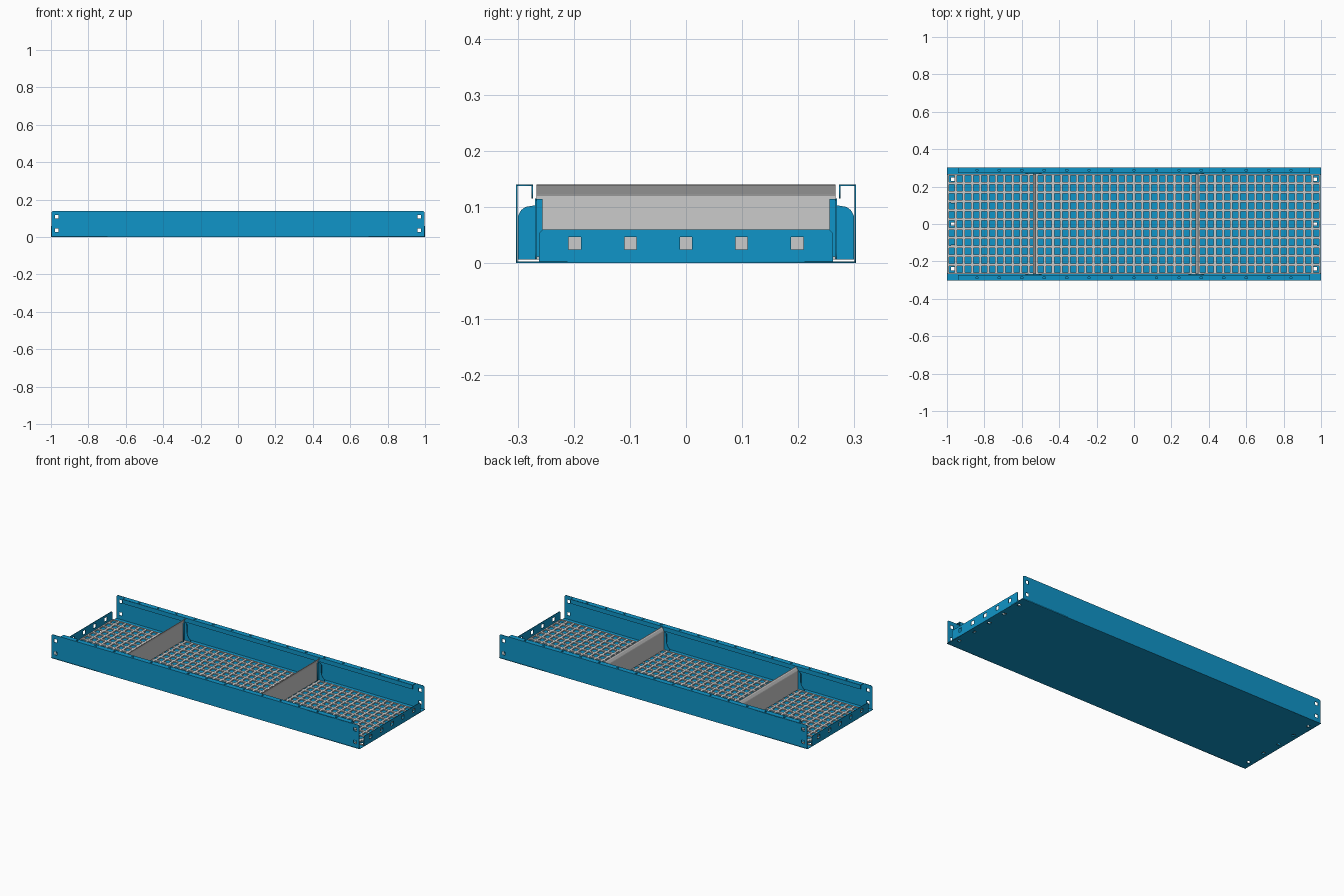
import bpy, bmesh, math
from mathutils import Matrix

if "Cube" in bpy.data.objects:
    bpy.data.objects.remove(bpy.data.objects["Cube"])

blue = bpy.data.materials.new("blue_sheet_metal")
blue.diffuse_color = (0.005, 0.30, 0.58, 1)
blue.use_nodes = True
blue.node_tree.nodes["Principled BSDF"].inputs["Base Color"].default_value = blue.diffuse_color

T = 0.003  # sheet thickness
PLANES = {  # columns: direction of u, v and the sheet normal
    "xy": ((1, 0, 0), (0, 1, 0), (0, 0, 1)),
    "xz": ((1, 0, 0), (0, 0, 1), (0, -1, 0)),
    "yz": ((0, 1, 0), (0, 0, 1), (1, 0, 0)),
}


def link(name, mesh, mat=None):
    ob = bpy.data.objects.new(name, mesh)
    bpy.context.collection.objects.link(ob)
    if mat:
        mesh.materials.clear()
        mesh.materials.append(mat)
    return ob


def rect(u, v, w, h):
    return [(u - w / 2, v - h / 2), (u + w / 2, v - h / 2),
            (u + w / 2, v + h / 2), (u - w / 2, v + h / 2)]


def sheet(name, plane, outline, holes=(), loc=(0, 0, 0), thick=T, mat=blue):
    """Flat sheet from a filled 2D outline with cut-outs."""
    cu = bpy.data.curves.new(name + "_outline", 'CURVE')
    cu.dimensions, cu.fill_mode, cu.extrude = '2D', 'BOTH', thick / 2
    for loop in [outline, *holes]:
        sp = cu.splines.new('POLY')
        sp.points.add(len(loop) - 1)
        for p, (u, v) in zip(sp.points, loop):
            p.co = (u, v, 0, 1)
        sp.use_cyclic_u = True
    tmp = bpy.data.objects.new("tmp", cu)
    bpy.context.collection.objects.link(tmp)
    bpy.context.view_layer.update()
    dg = bpy.context.evaluated_depsgraph_get()
    mesh = bpy.data.meshes.new_from_object(tmp.evaluated_get(dg))
    bpy.data.objects.remove(tmp)
    bpy.data.curves.remove(cu)
    m = Matrix(PLANES[plane]).transposed().to_4x4()
    m.translation = loc
    mesh.transform(m)
    bm = bmesh.new()
    bm.from_mesh(mesh)
    bmesh.ops.remove_doubles(bm, verts=bm.verts, dist=1e-5)
    bmesh.ops.recalc_face_normals(bm, faces=bm.faces)
    bm.to_mesh(mesh)
    bm.free()
    return link(name, mesh, mat)


# floor with a row of holes along each short end
floor_holes = [rect(sx * 0.97, 0.12 * i, 0.018, 0.018) for sx in (-1, 1) for i in range(-2, 3)]
sheet("floor", "xy", rect(0, 0, 2, 0.606), floor_holes, (0, 0, T / 2))

# long walls with rounded top corners, inward flange and down-turned lip
r = 0.012
arc = [(0.998 - r + r * math.cos(a), 0.14 - r + r * math.sin(a))
       for a in [math.pi / 2 * i / 5 for i in range(6)]]
wall_outline = [(-0.998, 0), (0.998, 0)] + arc + [(-u, v) for u, v in reversed(arc)]
wall_holes = [rect(sx * 0.97, z, 0.019, 0.019) for sx in (-1, 1) for z in (0.035, 0.108)]
flange_holes = [rect(-0.84 + 0.12 * i, 0, 0.012, 0.008) for i in range(15)]
for side, s in (("front", -1), ("back", 1)):
    sheet(side + "_wall", "xz", wall_outline, wall_holes, (0, s * (0.303 - T / 2), 0))
    sheet(side + "_flange", "xy", rect(0, 0, 1.88, 0.03), flange_holes,
          (0, s * 0.288, 0.14 - T / 2))
    sheet(side + "_lip", "xz", rect(0, 0.1275, 1.88, 0.025), (), (0, s * 0.274, 0))

# low end walls with five square holes
end_outline = [(-0.262, 0), (0.262, 0), (0.262, 0.053), (0.255, 0.06),
               (-0.255, 0.06), (-0.262, 0.053)]
end_holes = [rect(0.099 * i, 0.035, 0.022, 0.022) for i in range(-2, 3)]
for side, s in (("left", -1), ("right", 1)):
    sheet(side + "_end_wall", "yz", end_outline, end_holes, (s * (1 - T / 2), 0, 0))

# perforated floor mat
bm = bmesh.new()
bmesh.ops.create_grid(bm, x_segments=46, y_segments=11, size=1)
bmesh.ops.scale(bm, vec=(0.996, 0.266, 1), verts=bm.verts)
cells = bm.faces[:]
bmesh.ops.inset_individual(bm, faces=cells, thickness=0.0095)
bmesh.ops.delete(bm, geom=cells, context='FACES')
mesh = bpy.data.meshes.new("floor_mat")
bm.to_mesh(mesh)
bm.free()
mat_ob = link("floor_mat", mesh)
mat_ob.location.z = T + 0.006
mod = mat_ob.modifiers.new("thickness", 'SOLIDIFY')
mod.thickness, mod.offset = 0.006, 0

# dividers: upright sheet whose top edge leans over
path = [(0, 0.01), (0, 0.119), (0.002, 0.123), (0.01, 0.137), (0.013, 0.14),
        (0.009, 0.14), (0.004, 0.136), (-0.003, 0.123), (-0.004, 0.119), (-0.004, 0.01)]
# bracket face with a flared foot, and curved side gusset
half = [(0.042, 0.006), (0.042, 0.02), (0.034, 0.028), (0.024, 0.042), (0.019, 0.06),
        (0.018, 0.108), (0.011, 0.115)]
face = half + [(-u, v) for u, v in reversed(half)]
gusset = [(0.268, 0.006), (0.299, 0.006), (0.299, 0.085), (0.294, 0.094),
          (0.286, 0.100), (0.268, 0.103)]
for n, x in enumerate((-0.537, 0.333), 1):
    bm = bmesh.new()
    f = bm.faces.new([bm.verts.new((x + u, -0.266, v)) for u, v in path])
    ext = bmesh.ops.extrude_face_region(bm, geom=[f])
    bmesh.ops.translate(bm, vec=(0, 0.532, 0),
                        verts=[g for g in ext["geom"] if isinstance(g, bmesh.types.BMVert)])
    bmesh.ops.recalc_face_normals(bm, faces=bm.faces)
    mesh = bpy.data.meshes.new(f"divider_{n}")
    bm.to_mesh(mesh)
    bm.free()
    link(f"divider_{n}", mesh)
    for side, s in (("front", -1), ("back", 1)):
        sheet(f"bracket_{n}_{side}", "xz", face, (), (x, s * 0.268, 0))
        sheet(f"gusset_{n}_{side}", "yz", [(s * u, v) for u, v in gusset], (), (x, 0, 0))
        # foot of the divider against the bracket
        sheet(f"bracket_tab_{n}_{side}", "yz", rect(s * 0.262, 0.06, 0.012, 0.108), (),
              (x + 0.003, 0, 0))
